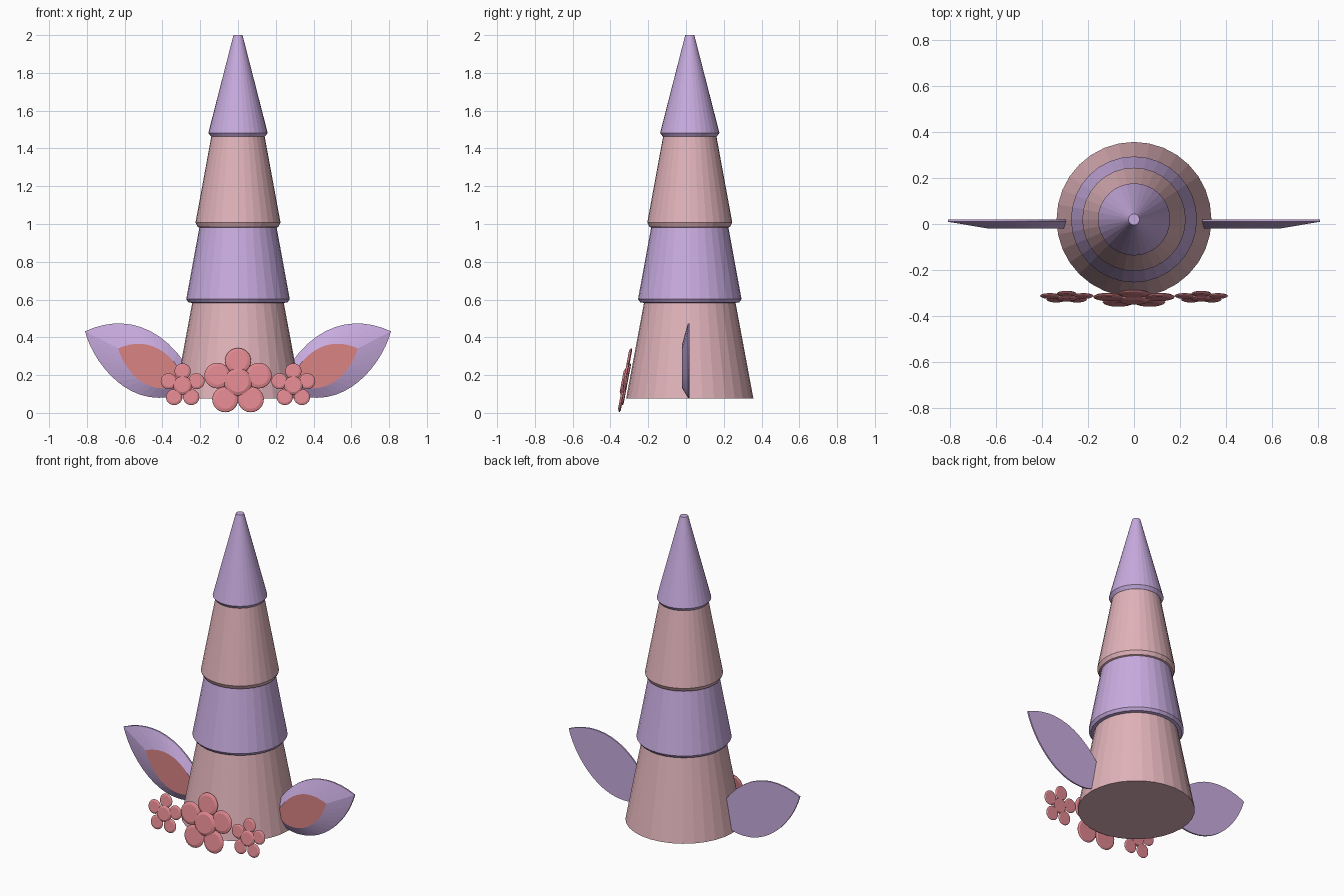
import bpy, bmesh, math
from mathutils import Vector, Matrix
from mathutils.geometry import interpolate_bezier

if "Cube" in bpy.data.objects:
    bpy.data.objects.remove(bpy.data.objects["Cube"])


def material(name, rgb):
    m = bpy.data.materials.new(name)
    m.use_nodes = True
    m.diffuse_color = (*rgb, 1)
    m.node_tree.nodes["Principled BSDF"].inputs["Base Color"].default_value = (*rgb, 1)
    return m


PINK = material("pale pink", (0.75, 0.45, 0.49))
LILAC = material("lilac", (0.58, 0.41, 0.74))
ROSE = material("rose", (0.73, 0.24, 0.27))
CORAL = material("coral", (0.70, 0.23, 0.23))


def finish(name, bm, *mats):
    bmesh.ops.recalc_face_normals(bm, faces=bm.faces)
    mesh = bpy.data.meshes.new(name)
    bm.to_mesh(mesh)
    bm.free()
    for m in mats:
        mesh.materials.append(m)
    ob = bpy.data.objects.new(name, mesh)
    bpy.context.collection.objects.link(ob)
    return ob


def loft(bm, rings):
    """Skin closed rings of points and cap both ends; returns the last cap."""
    rows = [[bm.verts.new(p) for p in ring] for ring in rings]
    n = len(rows[0])
    for a, b in zip(rows, rows[1:]):
        for i in range(n):
            j = (i + 1) % n
            bm.faces.new((a[i], a[j], b[j], b[i]))
    bm.faces.new(rows[0])
    return bm.faces.new(rows[-1])


def circle(r, z, n):
    return [Vector((r * math.cos(math.tau * i / n), r * math.sin(math.tau * i / n), z))
            for i in range(n)]


# Horn: four stacked tapered tiers, each with a bevelled lower lip
TIERS = [
    ("horn_base", PINK, [(0.337, 0.075), (0.241, 0.59)]),
    ("horn_lower_tier", LILAC, [(0.24, 0.582), (0.262, 0.585), (0.274, 0.602), (0.203, 0.99)]),
    ("horn_upper_tier", PINK, [(0.20, 0.98), (0.214, 0.985), (0.225, 1.008), (0.14, 1.47)]),
    ("horn_tip", LILAC, [(0.135, 1.46), (0.143, 1.463), (0.157, 1.482), (0.024, 2.0)]),
]
for name, mat, profile in TIERS:
    bm = bmesh.new()
    loft(bm, [circle(r, z, 32) for r, z in profile])
    finish(name, bm, mat).location.y = 0.02


# Ears: leaf outline from curves, sloping forward to a flat coloured inner face
def curve(*pts):
    return interpolate_bezier(*[Vector((x, 0, z)) for x, z in pts], 13)[:-1]


outline = (curve((0.24, 0.20), (0.40, 0.48), (0.62, 0.52), (0.81, 0.432))
           + curve((0.81, 0.432), (0.77, 0.28), (0.62, 0.08), (0.42, 0.08))
           + curve((0.42, 0.08), (0.34, 0.08), (0.28, 0.10), (0.24, 0.20)))
hub = Vector((0.37, 0, 0.205))
for side, name in ((1, "left_ear"), (-1, "right_ear")):
    def ring(scale, y):
        pts = [hub + (p - hub) * scale for p in outline]
        return [(side * p.x, y, p.z) for p in pts]
    bm = bmesh.new()
    inner = loft(bm, [ring(1, 0.019), ring(1, 0.01), ring(0.6, -0.02)])
    inner.material_index = 1
    finish(name, bm, LILAC, CORAL)


# Flowers: five rounded petals around a raised button, leaning with the horn
def disc(bm, x, y, r, back, front):
    depth = front - back
    rings = [(0.85, back), (1, back + depth * 0.35), (0.95, back + depth * 0.65), (0.75, front)]
    loft(bm, [[p + Vector((x, y, 0)) for p in circle(r * s, z, 24)] for s, z in rings])


def flower(name, location, petal_r, reach, button_r, thick):
    bm = bmesh.new()
    for i in range(5):
        a = math.pi / 2 + math.tau * i / 5
        disc(bm, reach * math.cos(a), reach * math.sin(a), petal_r, -thick / 2, thick / 2)
    disc(bm, 0, 0, button_r, -thick / 2, thick)
    ob = finish(name, bm, ROSE)
    lean = math.radians(90 - 10.7)
    ob.matrix_world = Matrix.Translation(location) @ Matrix.Rotation(lean, 4, "X")


flower("centre_flower", (0, -0.325, 0.163), 0.069, 0.115, 0.075, 0.016)
flower("left_flower", (0.293, -0.318, 0.145), 0.043, 0.077, 0.050, 0.012)
flower("right_flower", (-0.293, -0.318, 0.145), 0.043, 0.077, 0.050, 0.012)
